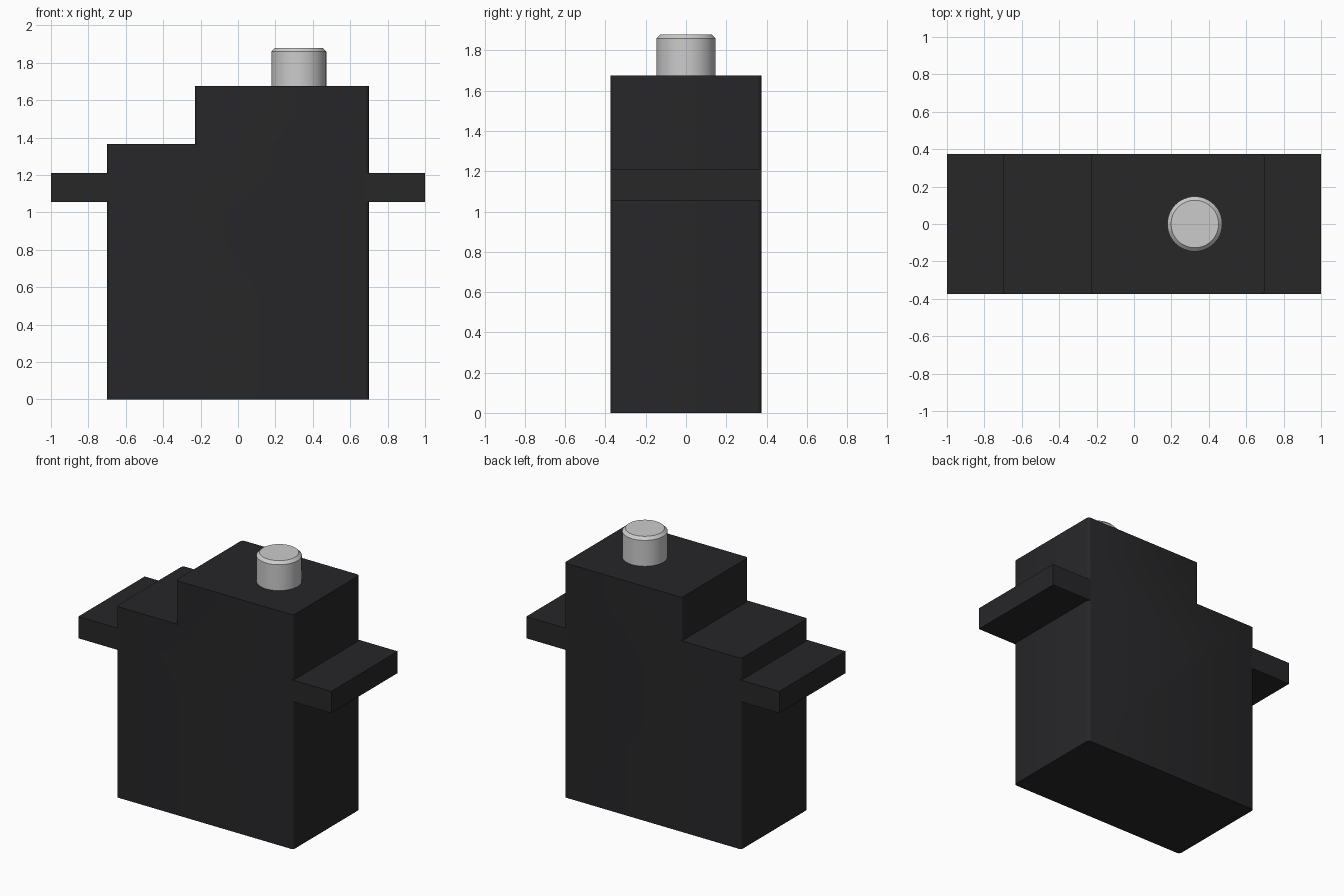
import bpy, bmesh, math

if "Cube" in bpy.data.objects:
    bpy.data.objects.remove(bpy.data.objects["Cube"])

black = bpy.data.materials.new("black_plastic")
black.diffuse_color = (0.02, 0.02, 0.022, 1)
black.use_nodes = True
black.node_tree.nodes["Principled BSDF"].inputs["Base Color"].default_value = black.diffuse_color
HALF_DEPTH = 0.375
EDGE = 0.02


def block(name, x0, x1, z0, z1, rounding=0):
    """Box across the full depth, optionally with rounded upright edges."""
    bm = bmesh.new()
    bmesh.ops.create_cube(bm, size=1)
    for v in bm.verts:
        v.co.x = x1 if v.co.x > 0 else x0
        v.co.y = HALF_DEPTH if v.co.y > 0 else -HALF_DEPTH
        v.co.z = z1 if v.co.z > 0 else z0
    if rounding:
        upright = [e for e in bm.edges if abs(e.verts[0].co.z - e.verts[1].co.z) > 1e-4]
        bmesh.ops.bevel(bm, geom=upright, offset=rounding, segments=3,
                        profile=0.5, affect='EDGES')
    mesh = bpy.data.meshes.new(name)
    bm.to_mesh(mesh)
    bm.free()
    mesh.materials.append(black)
    obj = bpy.data.objects.new(name, mesh)
    bpy.context.collection.objects.link(obj)
    return obj


def smooth(obj, angle=35):
    bpy.ops.object.select_all(action='DESELECT')
    obj.select_set(True)
    bpy.context.view_layer.objects.active = obj
    bpy.ops.object.shade_smooth_by_angle(angle=math.radians(angle))


# Stepped case: main block joined with the raised gearbox
case = block("case", -0.70, 0.70, 0, 1.365, EDGE)
gearbox = block("gearbox_helper", -0.23, 0.70, 1.0, 1.675, EDGE)
join = case.modifiers.new("join", 'BOOLEAN')
join.operation, join.solver, join.object = 'UNION', 'EXACT', gearbox
bpy.context.view_layer.objects.active = case
bpy.ops.object.modifier_apply(modifier=join.name)
bpy.data.objects.remove(gearbox)
smooth(case)

# Mounting tabs, set into the rounded edges of the case
inner = 0.70 - EDGE
block("mounting_tab_right", inner, 1.0, 1.055, 1.21)
block("mounting_tab_left", -1.0, -inner, 1.055, 1.21)

# Output shaft with chamfered rim
bpy.ops.mesh.primitive_cylinder_add(vertices=48, radius=0.147, depth=0.205,
                                    location=(0.325, 0, 1.7775))
shaft = bpy.context.object
shaft.name = "output_shaft"
bm = bmesh.new()
bm.from_mesh(shaft.data)
rim = [e for e in bm.edges if all(v.co.z > 0 for v in e.verts)]
bmesh.ops.bevel(bm, geom=rim, offset=0.02, segments=1, affect='EDGES')
bm.to_mesh(shaft.data)
bm.free()
smooth(shaft)
